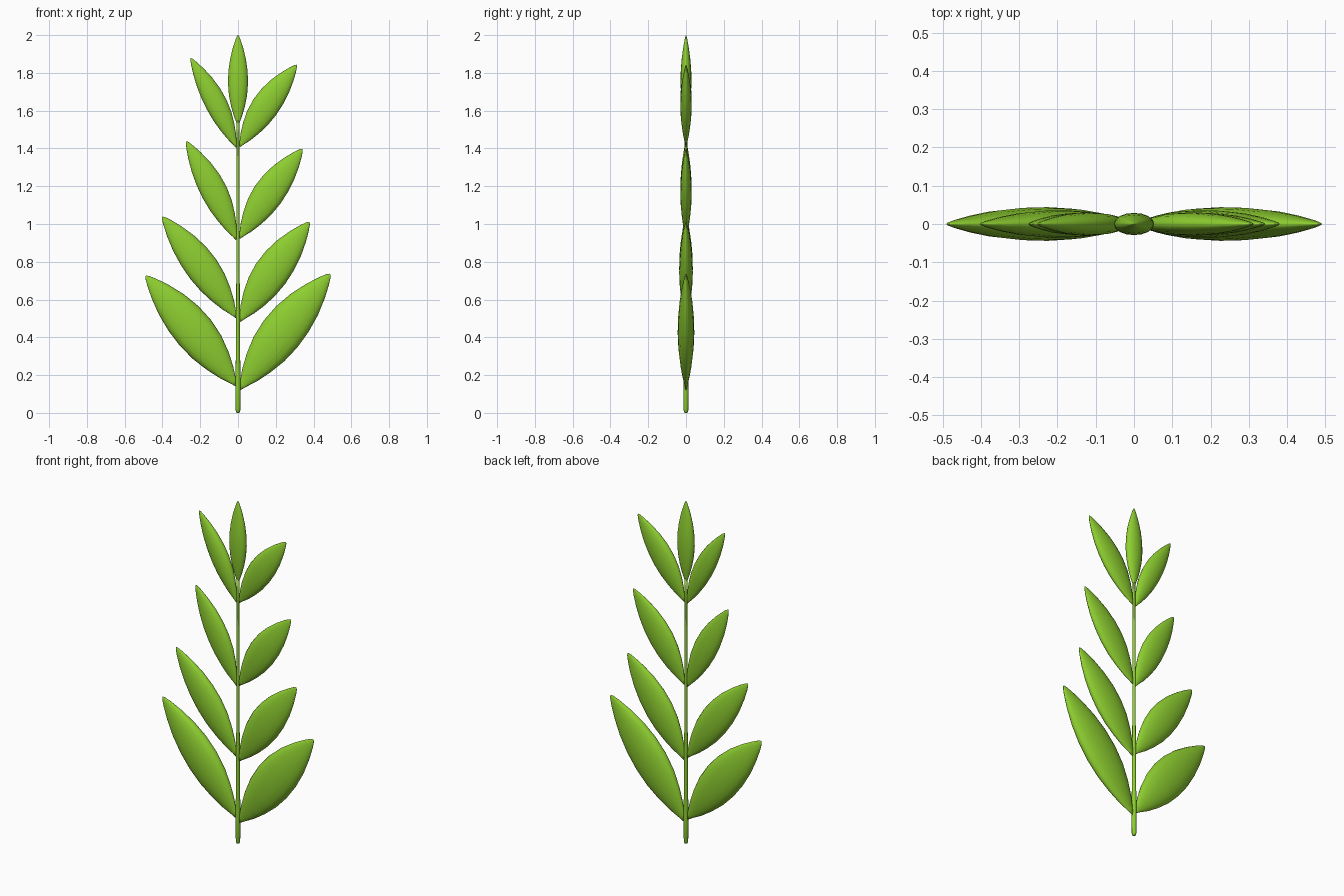
import bpy, bmesh, math
from mathutils import Vector

if "Cube" in bpy.data.objects:
    bpy.data.objects.remove(bpy.data.objects["Cube"])

green = bpy.data.materials.new("leaf_green")
green.diffuse_color = (0.27, 0.62, 0.03, 1)
green.use_nodes = True
green.node_tree.nodes["Principled BSDF"].inputs["Base Color"].default_value = green.diffuse_color

# (position along leaf, relative half width)
PROFILE = [(0, .06), (.04, .18), (.12, .45), (.22, .70), (.34, .91), (.47, 1), (.6, .96),
           (.73, .80), (.85, .54), (.94, .28), (.985, .12), (1, .03)]
SIDES = 16


def loft(name, rings):
    """Skin a row of elliptical rings: (centre, side direction, half width, half depth)."""
    bm = bmesh.new()
    rows = []
    for c, side, w, d in rings:
        rows.append([bm.verts.new(c + side * w * math.cos(a) + Vector((0, d * math.sin(a), 0)))
                     for a in (2 * math.pi * i / SIDES for i in range(SIDES))])
    for r0, r1 in zip(rows, rows[1:]):
        for i in range(SIDES):
            j = (i + 1) % SIDES
            bm.faces.new((r0[i], r0[j], r1[j], r1[i]))
    bm.faces.new(rows[0][::-1])
    bm.faces.new(rows[-1])
    bmesh.ops.recalc_face_normals(bm, faces=bm.faces)
    me = bpy.data.meshes.new(name)
    bm.to_mesh(me)
    bm.free()
    me.shade_smooth()
    me.materials.append(green)
    ob = bpy.data.objects.new(name, me)
    bpy.context.collection.objects.link(ob)
    return ob


def leaf(name, base, tip, width, depth, bow=0.01):
    a, b = Vector((base[0], 0, base[1])), Vector((tip[0], 0, tip[1]))
    d = (b - a).normalized()
    up = Vector((-d.z, 0, d.x)) if d.x >= 0 else Vector((d.z, 0, -d.x))
    loft(name, [(a.lerp(b, t) + up * bow * math.sin(math.pi * t), up, width * w, depth * w)
                for t, w in PROFILE])


# Stem
X = Vector((1, 0, 0))
loft("stem", [(Vector((0, 0, z)), X, r, r) for z, r in
              [(0, .008), (.012, .012), (.15, .013), (.5, .010), (1, .008), (1.4, .007), (1.56, .007)]])

# Side leaves, in pairs from the bottom
LEAVES = [
    ("right_leaf_1", (.008, .125), (.487, .735), .114, .044),
    ("left_leaf_1", (-.008, .145), (-.487, .725), .107, .044),
    ("right_leaf_2", (.008, .485), (.377, 1.01), .094, .036),
    ("left_leaf_2", (-.008, .505), (-.40, 1.038), .086, .036),
    ("right_leaf_3", (.008, .925), (.34, 1.397), .082, .030),
    ("left_leaf_3", (-.008, .918), (-.273, 1.437), .070, .030),
    ("right_leaf_4", (.008, 1.41), (.31, 1.842), .073, .030),
    ("left_leaf_4", (-.008, 1.405), (-.25, 1.878), .058, .030),
]
for args in LEAVES:
    leaf(*args)

# Tip leaf
leaf("top_leaf", (0, 1.52), (0, 2.0), .053, .029, 0)
